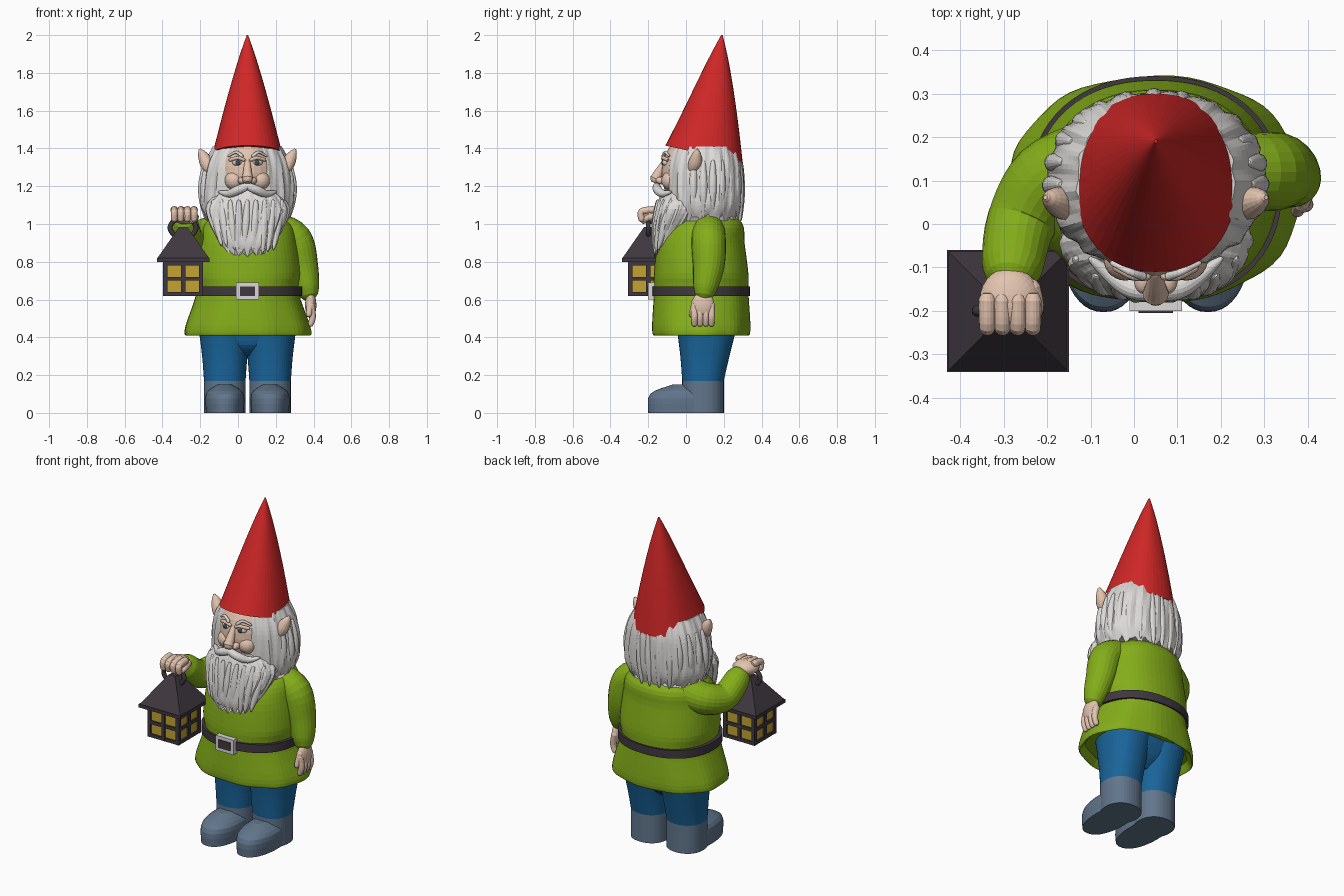
import bpy, bmesh, random
from math import sin, cos, pi, tau, sqrt, copysign
from mathutils import Vector, Matrix, Quaternion

if "Cube" in bpy.data.objects:
    bpy.data.objects.remove(bpy.data.objects["Cube"])
random.seed(4)
CENTRE = .05       # symmetry line of the figure
LANTERN = Vector((-.29, -.2, .71))
SIDES = {"right": -1, "left": 1}
parts = []


def material(name, *colour):
    mat = bpy.data.materials.new(name)
    mat.use_nodes = True
    mat.diffuse_color = (*colour, 1)
    mat.node_tree.nodes["Principled BSDF"].inputs["Base Color"].default_value = (*colour, 1)
    return mat


RED = material("hat red", .63, .02, .02)
GREEN = material("tunic green", .23, .42, .01)
BLUE = material("trouser blue", .01, .13, .33)
BOOT = material("boot grey blue", .12, .18, .26)
SKIN = material("skin", .77, .55, .43)
HAIR = material("hair white", .72, .7, .68)
IRON = material("dark iron", .05, .04, .05)
GLOW = material("window yellow", .55, .37, .03)
IRIS = material("eye grey", .06, .07, .08)


def finish(name, mat, bm):
    bmesh.ops.recalc_face_normals(bm, faces=bm.faces)
    mesh = bpy.data.meshes.new(name)
    bm.to_mesh(mesh)
    bm.free()
    mesh.materials.append(mat)
    part = bpy.data.objects.new(name, mesh)
    bpy.context.collection.objects.link(part)
    parts.append(part)


def bridge(name, mat, rings):
    """Join a stack of closed rings and cap both ends."""
    bm = bmesh.new()
    loops = [[bm.verts.new(point) for point in ring] for ring in rings]
    for low, high in zip(loops, loops[1:]):
        for i in range(len(low)):
            bm.faces.new((low[i - 1], low[i], high[i], high[i - 1]))
    bm.faces.new(loops[0])
    bm.faces.new(loops[-1])
    finish(name, mat, bm)


def spline(points, steps):
    """Catmull-Rom resampling of points of any dimension."""
    points = [Vector(point) for point in points]
    padded = [points[0], *points, points[-1]]
    out = []
    for a, b, c, d in zip(padded, padded[1:], padded[2:], padded[3:]):
        for step in range(steps):
            t = step / steps
            out.append(b + t / 2 * (c - a + t * (2 * a - 5 * b + 4 * c - d + t * (3 * b - a - 3 * c + d))))
    return out + [points[-1]]


def plain(angle, t):
    return 1, 0


def loft(name, mat, rows, x=CENTRE, steps=4, sides=48, ripple=plain, tilt=0):
    """Stack of rounded ovals: rows of height, y, half width, half depth."""
    rows = spline(rows, steps)
    rings = []
    for i, (z, y, width, depth) in enumerate(rows):
        t = i / (len(rows) - 1)
        ring = []
        for j in range(sides):
            angle = tau * j / sides
            swell, lift = ripple(angle, t)
            across, along = (copysign(abs(v) ** .9, v) * swell for v in (cos(angle), sin(angle)))
            slope = tilt * (1 - t) ** 2 * depth * along
            ring.append((x + width * across, y + depth * along, z + lift + slope))
        rings.append(ring)
    bridge(name, mat, rings)


def tube(name, mat, points, start, end, bulge=0, sides=16):
    """Round-ended limb whose radius runs from start to end with a bulge between."""
    path = spline(points, 5)
    last = len(path) - 1
    rows = [(point, start + (end - start) * i / last + bulge * sin(pi * i / last))
            for i, point in enumerate(path)]
    first_way = (path[0] - path[1]).normalized()
    last_way = (path[-1] - path[-2]).normalized()
    for reach, shrink in ((.5, .8), (.8, .5)):
        rows.insert(0, (path[0] + first_way * start * reach, start * shrink))
        rows.append((path[-1] + last_way * end * reach, end * shrink))
    turn, old_way, rings = Quaternion(), Vector((0, 0, 1)), []
    for i, (point, radius) in enumerate(rows):
        before, after = rows[max(i - 1, 0)], rows[min(i + 1, len(rows) - 1)]
        way = (after[0] - before[0]).normalized()
        turn = old_way.rotation_difference(way) @ turn
        old_way = way
        rings.append([point + turn @ Vector((cos(tau * j / sides), sin(tau * j / sides), 0)) * radius
                      for j in range(sides)])
    bridge(name, mat, rings)


def ball(name, mat, centre, radii):
    bm = bmesh.new()
    bmesh.ops.create_uvsphere(bm, u_segments=28, v_segments=18, radius=1,
                              matrix=Matrix.Translation(centre) @ Matrix.Diagonal((*radii, 1)))
    finish(name, mat, bm)


def box(name, mat, centre, halves):
    bm = bmesh.new()
    bmesh.ops.create_cube(bm, size=2, matrix=Matrix.Translation(centre) @ Matrix.Diagonal((*halves, 1)))
    finish(name, mat, bm)


# Boots and trousers
for side, sign in SIDES.items():
    x = CENTRE + sign * .12
    loft(side + "_boot_foot", BOOT, [(0, 0, .1, .2), (.1, 0, .1, .19), (.15, .03, .04, .1)], x)
    loft(side + "_boot_shaft", BOOT, [(0, .09, .11, .11), (.18, .09, .11, .11)], x)
    loft(side + "_trouser_leg", BLUE, [(.17, .09, .11, .11), (.3, .1, .12, .13), (.46, .11, .14, .16)], x)
loft("trouser_hips", BLUE, [(.3, .1, .06, .06), (.36, .1, .2, .12), (.46, .11, .25, .15)])


# Tunic with a flared, gently folded skirt
def folds(angle, t):
    return 1 + .02 * sin(9 * angle + 1) * max(0, 1 - 2 * t), 0


loft("tunic", GREEN, [(.45, .08, .3, .22), (.41, .08, .33, .25), (.46, .08, .33, .26), (.64, .08, .27, .25),
                      (.74, .08, .28, .25), (.9, .08, .26, .23), (1, .1, .23, .2), (1.08, .1, .12, .12)],
     sides=64, ripple=folds)
loft("belt", IRON, [(z, .08, .29, .26) for z in (.62, .67)], sides=64)
box("buckle_frame", HAIR, (CENTRE, -.18, .645), (.06, .02, .045))
box("buckle_centre", IRON, (CENTRE, -.2, .645), (.04, .005, .025))

# Sleeves
tube("left_sleeve", GREEN, [(.2, .12, .98), (.3, .12, .92), (.34, .12, .78), (.37, .1, .65)],
     .08, .06, bulge=.02, sides=24)
tube("right_sleeve", GREEN, [(-.1, .14, .96), (-.2, .1, .93), (-.26, 0, .92), (-.28, -.1, 1)],
     .1, .07, sides=24)

# Hanging left hand
palm = Vector((.385, .09, .57))
ball("left_palm", SKIN, palm, (.03, .06, .07))
for i in range(4):
    knuckle = palm + Vector((0, .03 * (i - 1.5), 0))
    tube("left_finger", SKIN, [knuckle, knuckle + Vector((.01, 0, -.06)), knuckle + Vector((0, 0, -.1))],
         .02, .015)
tube("left_thumb", SKIN, [palm + Vector((0, -.04, .02)), palm + Vector((-.01, -.06, -.05))], .02, .015)

# Right fist closed over the lantern ring
fist = Vector((-.285, -.175, 1.045))
ball("right_fist", SKIN, fist, (.07, .075, .045))
for i in range(4):
    knuckle = fist + Vector((.035 * (i - 1.5), 0, .03))
    tube("right_finger", SKIN, [knuckle, knuckle + Vector((0, -.06, -.01)), knuckle + Vector((0, -.06, -.05))],
         .02, .017)
tube("right_thumb", SKIN, [fist + Vector((.05, .03, 0)), fist + Vector((.06, -.02, -.01)),
                           fist + Vector((.04, -.05, -.03))], .02, .015)

# Lantern: glowing core in an iron frame, hipped roof and carrying ring
box("lantern_windows", GLOW, LANTERN, (.096, .096, .085))
for i in (-1, 0, 1):
    box("lantern_rail", IRON, LANTERN + Vector((0, 0, .08 * i)), (.105, .105, .01))
    for j in (-1, 0, 1):
        if i or j:
            box("lantern_post", IRON, LANTERN + Vector((i, j, 0)) * .095, (.011, .011, .09))
box("lantern_eave", IRON, LANTERN + Vector((0, 0, .1)), (.14, .14, .01))
bm = bmesh.new()
bmesh.ops.create_cone(bm, cap_ends=True, segments=4, radius1=.14 * sqrt(2), radius2=.03, depth=.17,
                      matrix=Matrix.Translation(LANTERN + Vector((0, 0, .19))) @ Matrix.Rotation(pi / 4, 4, "Z"))
finish("lantern_roof", IRON, bm)
tube("lantern_ring", IRON, [LANTERN + Vector((.07 * cos(tau * i / 8), 0, .27 + .05 * sin(tau * i / 8)))
                            for i in range(9)], .013, .013)

# Head and face
ball("head", SKIN, (CENTRE, .03, 1.27), (.16, .16, .2))
tube("nose", SKIN, [(CENTRE, -.11, 1.33), (CENTRE, -.14, 1.28), (CENTRE, -.16, 1.24)], .015, .03)
for side, sign in SIDES.items():
    def at(offset, y, z):
        return CENTRE + sign * offset, y, z
    ball(side + "_nostril", SKIN, at(.03, -.13, 1.23), (.02, .03, .02))
    ball(side + "_cheek", SKIN, at(.07, -.08, 1.23), (.05, .05, .05))
    ball(side + "_eyeball", HAIR, at(.05, -.1, 1.325), (.03, .027, .02))
    ball(side + "_iris", IRIS, at(.05, -.123, 1.325), (.014, .007, .014))
    tube(side + "_eyelid", SKIN, [at(.02, -.12, 1.34), at(.05, -.12, 1.35), at(.09, -.1, 1.34)], .01, .01)
    tube(side + "_eyebrow", HAIR, [at(.03, -.12, 1.36), at(.06, -.11, 1.38), at(.1, -.09, 1.36)], .01, .006)
    tube(side + "_ear", SKIN, [at(.2, .03, 1.28), at(.22, .05, 1.33), at(.25, .06, 1.39)], .02, .01, bulge=.02)
    tube(side + "_moustache", HAIR, [at(0, -.155, 1.2), at(.05, -.15, 1.18), at(.1, -.12, 1.16),
                                     at(.15, -.08, 1.17)], .02, .006, bulge=.01)


# Hair and beard with rippled strands and ragged lower edges
def strands(angle, t):
    wave = sin(17 * angle + 3 * t) + .6 * sin(29 * angle - 5 * t)
    return 1 + .016 * wave, .016 * wave * (1 - t) ** 4


loft("hair", HAIR, [(1.03, .1, .22, .18), (1.12, .1, .25, .2), (1.3, .1, .23, .2), (1.41, .1, .18, .17)],
     steps=6, sides=112, ripple=strands)
loft("beard", HAIR, [(.85, -.12, .11, .05), (.92, -.1, .16, .08), (1.08, -.03, .22, .13), (1.18, -.02, .14, .1)],
     steps=6, sides=112, ripple=strands)
thirds = [step / 3 for step in range(4)]
for i in range(9):
    across = (i - 4) / 4.4
    bow = sqrt(1 - across ** 2)
    sway = random.uniform(-.02, .02)
    tube("beard_lock", HAIR, [(CENTRE + (.2 - .06 * t) * across + sway * t, -.03 - .1 * t - (.12 - .08 * t) * bow,
                               1.12 - (.27 - .03 * abs(across) + sway) * t) for t in thirds],
         .01, .005, bulge=.015)
for i in range(15):
    angle = pi * (1.2 * i / 14 - .1)
    sway = random.uniform(-.06, .06)
    tube("hair_lock", HAIR, [(CENTRE + (.22 + .02 * sin(pi * t)) * cos(angle + sway * t),
                              .1 + .19 * sin(angle + sway * t), 1.33 - (.3 + sway / 4) * t) for t in thirds],
         .01, .005, bulge=.015)

# Pointed hat leaning back, its rim lower behind
taper = [(i / 10, max(1 - i / 10, .01) ** .85) for i in range(11)]
loft("hat", RED, [(1.37 + .63 * t, .095 * (1 + t), .185 * size, .205 * size) for t, size in taper], tilt=-.22)

# Smooth shading that keeps the hard edges
for part in bpy.context.view_layer.objects:
    part.select_set(part in parts)
bpy.context.view_layer.objects.active = parts[0]
bpy.ops.object.shade_smooth_by_angle(angle=.7)
